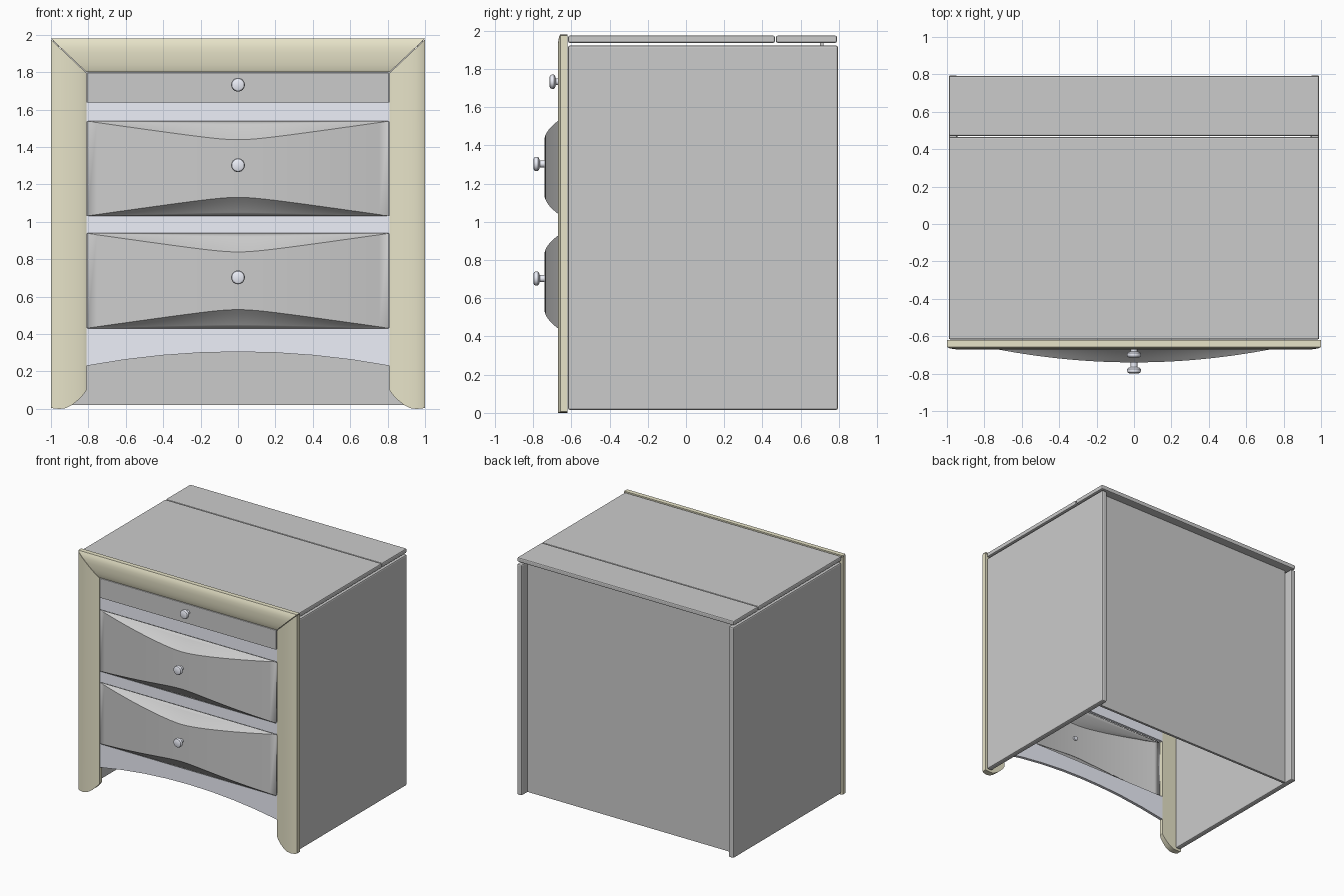
import bpy, bmesh, math

if "Cube" in bpy.data.objects:
    bpy.data.objects.remove(bpy.data.objects["Cube"])


def material(name, rgb):
    m = bpy.data.materials.new(name)
    m.diffuse_color = (*rgb, 1)
    m.use_nodes = True
    m.node_tree.nodes["Principled BSDF"].inputs["Base Color"].default_value = m.diffuse_color
    return m


WOOD = material("frame_olive", (0.80, 0.77, 0.58))
PALE = material("pale_blue_grey", (0.85, 0.87, 0.95))


def make(name, verts, faces, mat=None, smooth=False, bevel=0, solid=0):
    me = bpy.data.meshes.new(name)
    me.from_pydata(verts, [], faces)
    bm = bmesh.new()
    bm.from_mesh(me)
    bmesh.ops.recalc_face_normals(bm, faces=bm.faces)
    bm.to_mesh(me)
    bm.free()
    ob = bpy.data.objects.new(name, me)
    bpy.context.collection.objects.link(ob)
    if mat:
        me.materials.append(mat)
    if solid:
        s = ob.modifiers.new("thickness", 'SOLIDIFY')
        s.thickness = solid
        s.offset = -1
    if bevel:
        b = ob.modifiers.new("bevel", 'BEVEL')
        b.width = bevel
        b.segments = 2
    if smooth:
        bpy.ops.object.select_all(action='DESELECT')
        ob.select_set(True)
        bpy.context.view_layer.objects.active = ob
        bpy.ops.object.shade_smooth_by_angle(angle=math.radians(28))
    return ob


def box(name, x, y, z, mat=None, bevel=0.0):
    v = [(a, b, c) for a in x for b in y for c in z]
    f = [(0, 1, 3, 2), (4, 6, 7, 5), (0, 4, 5, 1), (2, 3, 7, 6), (0, 2, 6, 4), (1, 5, 7, 3)]
    return make(name, v, f, mat, bevel=bevel)


def strip(name, stations, mat, smooth=False):
    """Closed solid from stations; each is a ring of four corners."""
    v = [p for s in stations for p in s]
    f = [(4*i+j, 4*i+(j+1) % 4, 4*i+4+(j+1) % 4, 4*i+4+j)
         for i in range(len(stations)-1) for j in range(4)]
    n = 4*(len(stations)-1)
    f += [(3, 2, 1, 0), (n, n+1, n+2, n+3)]
    return make(name, v, f, mat, smooth)


# Carcass: sides, recessed back and two-piece top
for s, n in ((-1, "left"), (1, "right")):
    box(n + "_side_panel", sorted((s*0.945, s*0.99)), (-0.617, 0.795), (0.015, 1.922), bevel=0.01)
box("back_panel", (-0.946, 0.946), (0.70, 0.72), (0.02, 1.938))
box("top_front_board", (-0.99, 0.99), (-0.617, 0.465), (1.937, 1.974), bevel=0.008)
box("top_rear_board", (-0.99, 0.99), (0.471, 0.79), (1.937, 1.974), bevel=0.008)

# Mitred front frame: (distance from outer edge 0..1, front depth, foot height)
SECTION = [(0, -0.658, 0.006), (0.08, -0.665, 0.002), (0.25, -0.67, 0.0), (0.42, -0.67, 0.004),
           (0.6, -0.668, 0.022), (0.78, -0.663, 0.05), (0.92, -0.657, 0.078), (1, -0.65, 0.1)]
BACK = -0.62
for s, n in ((-1, "left"), (1, "right")):
    st = []
    for t, y, foot in SECTION:
        x, top = s*(1 - 0.19*t), 1.975 - 0.18*t
        st.append([(x, y, foot), (x, y, top), (x, BACK, top), (x, BACK, foot)])
    strip(n + "_front_post", st, WOOD, True)
st = []
for t, y, _ in SECTION:
    x, z = 1 - 0.19*t, 1.98 - 0.18*t
    st.append([(-x, y, z), (x, y, z), (x, BACK, z), (-x, BACK, z)])
strip("top_front_rail", st, WOOD, True)

# Rails between drawers and arched apron
box("upper_rail", (-0.81, 0.81), (-0.645, -0.62), (1.535, 1.64), PALE)
box("lower_rail", (-0.81, 0.81), (-0.645, -0.62), (0.935, 1.035), PALE)
st = []
for i in range(9):
    u = -1 + i/4
    x, z = 0.81*u, 0.305 - 0.075*u*u
    st.append([(x, -0.645, z), (x, -0.645, 0.435), (x, -0.62, 0.435), (x, -0.62, z)])
strip("apron", st, PALE, True)


# Bowed drawer front with scooped top and bottom
def bowed_drawer(name, z0, z1, cols=32, rows=5):
    v = []
    for i in range(cols + 1):
        u = -1 + 2*i/cols
        bow = 0.085*(1 - u*u)
        drop = 0.002 + 0.115*(math.hypot(1, 0.15) - math.hypot(u, 0.15))
        half = []
        for k in range(rows + 1):
            f = k/rows
            half.append((drop*f, -0.655 - bow*(0.75*f + 0.25*f*f)))
        v += [(0.805*u, y, z0 + d) for d, y in half]
        v += [(0.805*u, y, z1 - d) for d, y in reversed(half)]
    m = 2*(rows + 1)
    f = [(i*m+j, i*m+m+j, i*m+m+j+1, i*m+j+1) for i in range(cols) for j in range(m-1)]
    return make(name, v, f, smooth=True, solid=0.02)


bowed_drawer("middle_drawer_front", 1.03, 1.54)
bowed_drawer("bottom_drawer_front", 0.43, 0.94)
box("top_drawer_front", (-0.805, 0.805), (-0.655, -0.63), (1.637, 1.798), bevel=0.003)

# Turned knobs: (radius, distance out from the drawer face)
KNOB = [(0.018, -0.03), (0.018, 0.026), (0.03, 0.03), (0.037, 0.036), (0.037, 0.049),
        (0.033, 0.056), (0.024, 0.06)]


def knob(name, y, z, n=24):
    v = [(r*math.cos(2*math.pi*k/n), y - d, z + r*math.sin(2*math.pi*k/n))
         for r, d in KNOB for k in range(n)]
    f = [(i*n+k, i*n+(k+1) % n, i*n+n+(k+1) % n, i*n+n+k)
         for i in range(len(KNOB)-1) for k in range(n)]
    f += [tuple(range(n)), tuple(range(len(v)-n, len(v)))]
    make(name, v, f, PALE, True)


knob("top_knob", -0.655, 1.733)
knob("middle_knob", -0.739, 1.303)
knob("bottom_knob", -0.739, 0.703)
